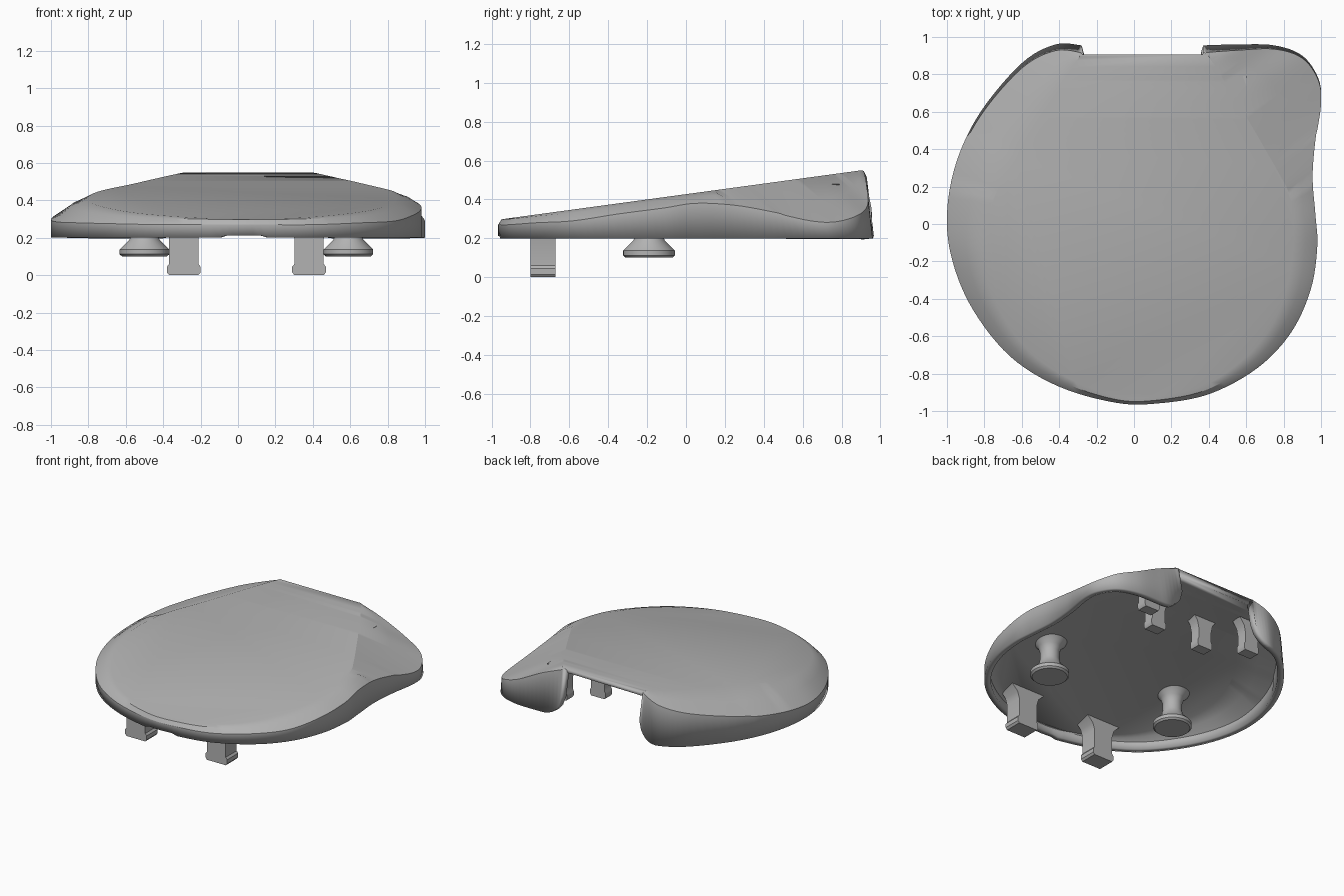
import bpy, bmesh, math
from mathutils import Vector

old = bpy.data.objects.get("Cube")
if old:
    bpy.data.objects.remove(old, do_unlink=True)

grey = bpy.data.materials.new("plain_grey")
grey.use_nodes = True
grey.diffuse_color = (0.45, 0.45, 0.45, 1)
grey.node_tree.nodes["Principled BSDF"].inputs["Base Color"].default_value = (0.45, 0.45, 0.45, 1)


def finish(name, bm, angle=30):
    bmesh.ops.recalc_face_normals(bm, faces=bm.faces)
    mesh = bpy.data.meshes.new(name)
    bm.to_mesh(mesh)
    bm.free()
    obj = bpy.data.objects.new(name, mesh)
    bpy.context.collection.objects.link(obj)
    mesh.materials.append(grey)
    bpy.ops.object.select_all(action='DESELECT')
    obj.select_set(True)
    bpy.context.view_layer.objects.active = obj
    bpy.ops.object.shade_smooth_by_angle(angle=math.radians(angle))
    return obj


# Outline stations: wall x, wall y, rim height, top plane x, top plane y
STATIONS = [
    (.37, .955, .545, .39, .905), (.55, .96, .475, .42, .87),
    (.75, .955, .375, .48, .77), (.9, .9, .32, .54, .67),
    (.985, .78, .285, .62, .54), (1, .65, .29, .69, .42),
    (.97, .45, .335, .77, .28), (.955, .25, .37, .83, .16),
    (.97, .05, .38, .85, .02), (.98, -.12, .355, .85, -.14),
    (.945, -.35, .325, .82, -.33), (.84, -.58, .29, .74, -.54),
    (.66, -.77, .28, .59, -.72), (.4, -.91, .27, .37, -.865),
    (.12, -.96, .27, .11, -.925), (-.1, -.955, .27, -.1, -.92),
    (-.4, -.87, .27, -.36, -.82), (-.66, -.71, .275, -.58, -.66),
    (-.86, -.46, .28, -.74, -.42), (-.97, -.2, .285, -.81, -.18),
    (-1, .05, .3, -.78, .05), (-.95, .33, .335, -.71, .22),
    (-.82, .6, .38, -.58, .42), (-.6, .86, .44, -.45, .64),
    (-.42, .96, .49, -.34, .82), (-.28, .955, .545, -.285, .905)]


def smooth_stations(points, steps):
    """Catmull-Rom through the open list of stations."""
    pts = [Vector(p) for p in points]
    pts = [pts[0]] + pts + [pts[-1]]
    out = []
    for a, b, c, d in zip(pts, pts[1:], pts[2:], pts[3:]):
        for i in range(steps):
            t = i / steps
            out.append(0.5 * (2 * b + (c - a) * t + (2 * a - 5 * b + 4 * c - d) * t ** 2
                              + (3 * b - a - 3 * c + d) * t ** 3))
    return out + [pts[-1]]


def plane_height(y):
    return 0.55 + 0.136 * (y - 0.905)


def wall_bottom(x, y):
    """Level skirt, rounded up at the rear opening, with a shallow front notch."""
    if y > 0.85:
        gap = max(x - 0.37, -0.28 - x, 0)
        if gap < 0.15:
            return 0.2 + 0.15 * (1 - math.sqrt(1 - (1 - gap / 0.15) ** 2))
    if y < -0.9 and -0.06 < x < 0.15:
        return 0.213
    return 0.2


# Hollow cover: wall, rounded shoulder and sloping top
bm = bmesh.new()
columns = []
for x, y, z, ix, iy in smooth_stations(STATIONS, 6):
    draft = 0.04 * (z - 0.2) / 0.35 if y > 0.5 else 0
    base = Vector((x, y, wall_bottom(x, y)))
    rim = Vector((x, y - draft, z))
    top = Vector((ix, iy, plane_height(iy)))
    mid = rim.lerp(top, 0.5)
    if iy < 0.15:
        mid.z += 0.012
    columns.append([bm.verts.new(p) for p in (base, rim, mid, top)])
for left, right in zip(columns, columns[1:]):
    for k in range(3):
        bm.faces.new((left[k], right[k], right[k + 1], left[k + 1]))
roof = bm.faces.new([c[3] for c in columns])
bmesh.ops.triangulate(bm, faces=[roof])
cover = finish("cover_shell", bm)
if sum(p.normal.z * p.area for p in cover.data.polygons) < 0:
    cover.data.flip_normals()
shell = cover.modifiers.new("thickness", 'SOLIDIFY')
shell.thickness = 0.045
shell.offset = -1


# Mounting knobs under the cover
def knob(name, x, y):
    profile = [(0, .1), (.12, .1), (.133, .112), (.133, .137), (.08, .19), (.066, .23),
               (.066, .29), (.08, .33), (.12, .37), (0, .37)]
    bm = bmesh.new()
    verts = [bm.verts.new((r, 0, z)) for r, z in profile]
    edges = [bm.edges.new(pair) for pair in zip(verts, verts[1:])]
    bmesh.ops.spin(bm, geom=verts + edges, cent=(0, 0, 0), axis=(0, 0, 1),
                   angle=math.tau, steps=40)
    bmesh.ops.remove_doubles(bm, verts=bm.verts, dist=0.0005)
    finish(name, bm).location = (x, y, 0)


knob("right_knob", -.5, -.19)
knob("left_knob", .59, -.19)


# Clip legs with a thicker foot and a flared root
def clip(name, x, y, half, depth, low, high):
    side = [(half * .92, low), (half * 1.06, low + .015), (half * 1.06, low + .045),
            (half * .92, low + .06), (half * .92, high - .1), (half * 1.1, high - .05),
            (half * 1.7, high)]
    outline = side + [(-px, pz) for px, pz in reversed(side)]
    bm = bmesh.new()
    face = bm.faces.new([bm.verts.new((px, -depth / 2, pz)) for px, pz in outline])
    grown = bmesh.ops.extrude_face_region(bm, geom=[face])["geom"]
    bmesh.ops.translate(bm, vec=(0, depth, 0),
                        verts=[v for v in grown if isinstance(v, bmesh.types.BMVert)])
    finish(name, bm).location = (x, y, 0)


for name, x in (("right", -.29), ("left", .38)):
    clip(name + "_front_clip", x, -.735, .085, .13, 0, .295)
for name, x, y in (("right_inner", -.12, .57), ("left_inner", .3, .58),
                   ("right_outer", -.4, .73), ("left_outer", .5, .75)):
    clip(name + "_rear_clip", x, y, .06, .08, .24, .48)
